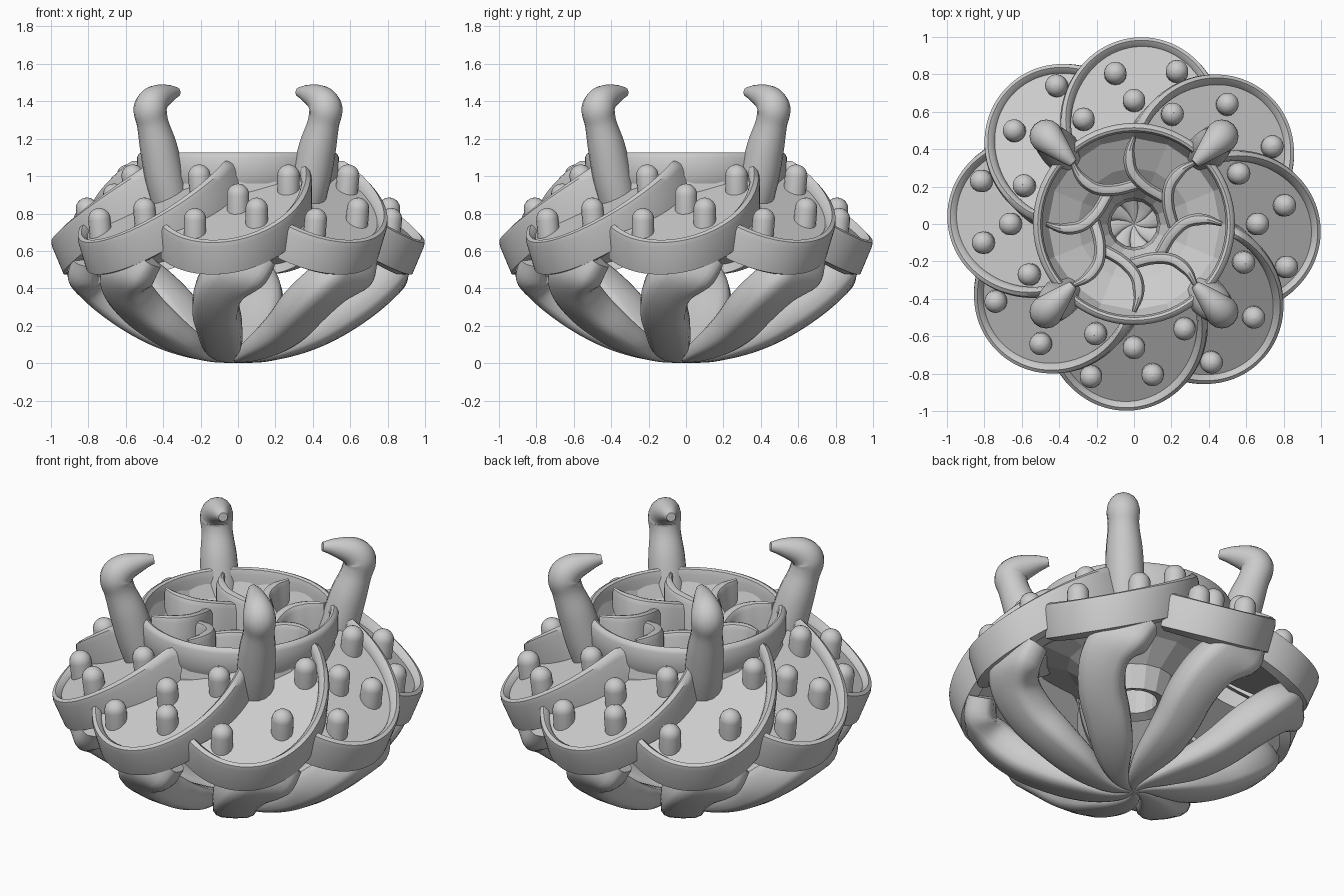
import bpy, bmesh, math
from mathutils import Vector, Matrix

if "Cube" in bpy.data.objects:
    bpy.data.objects.remove(bpy.data.objects["Cube"])

grey = bpy.data.materials.new("stone_grey")
grey.diffuse_color = (0.6, 0.6, 0.6, 1)
grey.use_nodes = True
grey.node_tree.nodes["Principled BSDF"].inputs["Base Color"].default_value = grey.diffuse_color
Z = Vector((0, 0, 1))
LEAN = 0.42          # trays lean outward: shift per unit of height


def finish(name, bm, angle=40):
    """Turn a bmesh into a shaded object; angle 0 keeps flat faces."""
    bmesh.ops.recalc_face_normals(bm, faces=bm.faces)
    me = bpy.data.meshes.new(name)
    bm.to_mesh(me)
    bm.free()
    me.materials.append(grey)
    ob = bpy.data.objects.new(name, me)
    bpy.context.collection.objects.link(ob)
    if angle:
        bpy.ops.object.select_all(action='DESELECT')
        ob.select_set(True)
        bpy.context.view_layer.objects.active = ob
        bpy.ops.object.shade_smooth_by_angle(angle=math.radians(angle))
    return ob


def spin_copies(ob, count, start=0):
    """Repeat an object around the vertical axis."""
    ob.rotation_euler.z = start
    for k in range(1, count):
        c = ob.copy()
        c.rotation_euler.z = start - 2 * math.pi * k / count
        bpy.context.collection.objects.link(c)


def loft(rings, cyclic=False):
    """Skin a list of closed cross-sections."""
    bm = bmesh.new()
    vs = [[bm.verts.new(p) for p in ring] for ring in rings]
    n = len(vs[0])
    for i in range(len(vs) if cyclic else len(vs) - 1):
        a, b = vs[i], vs[(i + 1) % len(vs)]
        for j in range(n):
            bm.faces.new((a[j], a[(j + 1) % n], b[(j + 1) % n], b[j]))
    if not cyclic:
        bm.faces.new(vs[0])
        bm.faces.new(vs[-1])
    return bm


def revolve(profile, seg):
    """Closed (radius, z) profile turned around the vertical axis."""
    return loft([[Vector((r * math.cos(a), r * math.sin(a), z)) for r, z in profile]
                 for a in (2 * math.pi * i / seg for i in range(seg))], True)


def spline(pts, steps=6):
    """Catmull-Rom resampling of tuples."""
    p = [Vector(q) for q in pts]
    p = [2 * p[0] - p[1]] + p + [2 * p[-1] - p[-2]]
    out = []
    for i in range(1, len(p) - 2):
        a, b, c, d = p[i - 1:i + 3]
        for s in range(steps):
            t = s / steps
            out.append(0.5 * (2 * b + (c - a) * t + (2 * a - 5 * b + 4 * c - d) * t * t
                              + (3 * b - a - 3 * c + d) * t ** 3))
    return out + [p[-2]]


def tangent(pts, i):
    return (pts[min(i + 1, len(pts) - 1)] - pts[max(i - 1, 0)]).normalized()


# Petal tray outline: an ellipse, cut off where the next tray begins
CX, CY, RX, RY = 0.04, 0.56, 0.435, 0.452
TURN = Matrix.Rotation(-math.pi / 4, 3, 'Z')


def oval(deg):
    a = math.radians(deg)
    return Vector((CX + RX * math.cos(a), CY + RY * math.sin(a), 0))


def plane(p):
    return min(1.08, 0.68 + 0.62 * (1 - p.y) - 0.15 * p.x)


def place(p, depth):
    q = Vector((p.x, p.y - LEAN * depth))
    q *= max(1, .51 / q.length)          # stay outside the collar
    return Vector((q.x, q.y, plane(p) - depth))


def in_next(p):
    q = TURN.transposed() @ p
    return ((q.x - CX) / RX) ** 2 + ((q.y - CY) / RY) ** 2 < 1


START, end = 206, 90
while not in_next(oval(end)):
    end -= 1
arc = [oval(START + (end - 2 - START) * i / 48) for i in range(49)]

# Tray rim
section = [(0, .185), (0, .04), (.008, .014), (.03, 0), (.05, .014), (.058, .04), (.058, .185)]
rings = []
for i, p in enumerate(arc):
    inward = tangent(arc, i).cross(Z)
    rings.append([place(p, d) + inward * w for w, d in section])
spin_copies(finish("tray_rim", loft(rings)), 8)

# Tray floor
crossing = oval(end)
nxt = [TURN @ oval(START - 4 * i) for i in range(40)]
stop = min(range(40), key=lambda i: (nxt[i] - crossing).length)
mid = Vector((CX, CY, 0))
edge = [p + (mid - p) * 0.04 for p in arc[:-2]] + nxt[:stop][::-1]
spin_copies(finish("tray_floor", loft([[place(p, .05) for p in edge],
                                       [place(p, .165) for p in edge]])), 8)

# Pegs: three in every tray, a fourth in every other tray
dome = [(0.001, -.17), (.06, -.17)] + [(.06 * math.cos(a), -.06 + .06 * math.sin(a))
                                      for a in (math.pi / 2 * k / 6 * .99 for k in range(7))]
tilt = Matrix.Rotation(-0.12, 4, 'X')
for x, y, count in ((-.10, .815, 8), (.23, .825, 8), (-.27, .57, 8), (0, .67, 4)):
    bm = revolve(dome, 16)
    top = Vector((x, y, plane(Vector((x, y, 0))) + .075))
    bm.transform(Matrix.Translation(top) @ tilt)
    spin_copies(finish("peg", bm), count)

# Hooked prongs on the diagonals: radius from axis, height, thickness
path = spline([(.49, .80, .10), (.55, .98, .105), (.60, 1.15, .10), (.645, 1.28, .085),
               (.662, 1.36, .09), (.62, 1.41, .078), (.53, 1.44, .05), (.46, 1.45, .025)])
line = [Vector((p.x, 0, p.y)) for p in path]
side = Vector((0, 1, 0))
rings = []
for i, p in enumerate(line):
    n = side.cross(tangent(line, i))
    rings.append([p + path[i].z * (n * math.cos(a) + side * math.sin(a))
                  for a in (2 * math.pi * k / 16 for k in range(16))])
spin_copies(finish("prong", loft(rings), 50), 4, math.pi / 4)

# Collar ring
finish("collar_ring", revolve([(.49, .96), (.525, .96), (.54, 1.0), (.54, 1.10), (.53, 1.12),
                               (.515, 1.127), (.50, 1.12), (.49, 1.09)], 64))

# Faceted inner funnel with a hole at its base
finish("funnel", revolve([(.51, 1.07), (.46, .98), (.30, .90), (.20, .82), (.14, .74), (.125, .56),
                          (.18, .54), (.22, .67), (.36, .77), (.54, .83), (.54, .92)], 16), 0)

# Curved vanes standing in the funnel: x, y, top height
path = spline([(.0, .47, 1.12), (-.025, .38, 1.12), (-.01, .28, 1.11),
               (.06, .20, 1.09), (.16, .14, 1.06)], 6)
flat = [Vector((p.x, p.y, 0)) for p in path]
rings = []
for i, p in enumerate(flat):
    n = tangent(flat, i).cross(Z)
    w = .012 + .02 * min(1, i / 8)
    low, high = .72 + .45 * (p.length - .2), path[i].z
    rings.append([Vector((p.x, p.y, z)) + n * s * w for s, z in
                  ((-1, low), (-1, high - .03), (-.6, high - .006), (0, high),
                   (.6, high - .006), (1, high - .03), (1, low))])
spin_copies(finish("vane", loft(rings)), 8)

# Swirling ribs of the bowl: radius, height, swirl angle
data = spline([(.004, .0, -50), (.16, .008, -28), (.33, .045, -16), (.50, .11, -12),
               (.68, .215, -11), (.83, .34, -7), (.91, .46, 0), (.89, .60, 6)], 5)
# Half width and depth along each rib
size = spline([(.006, .02, 0), (.06, .08, 0), (.105, .13, 0), (.12, .17, 0),
               (.125, .20, 0), (.13, .20, 0), (.135, .18, 0), (.13, .15, 0)], 5)
line = []
for p in data:
    a = math.radians(-90 + p.z)
    line.append(Vector((p.x * math.cos(a), p.x * math.sin(a), max(0, p.y))))
rings = []
for i, p in enumerate(line):
    t = tangent(line, i)
    a = math.radians(-90 + data[i].z)
    w = Vector((-math.sin(a), math.cos(a), 0))
    w = (w - t * w.dot(t)).normalized()
    n = w.cross(t)
    if n.dot(Vector((0, 0, .8)) - p) < 0:
        n = -n
    half, deep = size[i].x, size[i].y
    ring = []
    for k in range(16):
        c, s = math.cos(math.pi * k / 8), math.sin(math.pi * k / 8)
        c, s = (math.copysign(abs(v) ** .6, v) for v in (c, s))
        q = p + w * half * c + n * deep * (.5 + .5 * s)
        ring.append(Vector((q.x, q.y, max(0, q.z))))
    rings.append(ring)
spin_copies(finish("bowl_rib", loft(rings), 50), 8)
